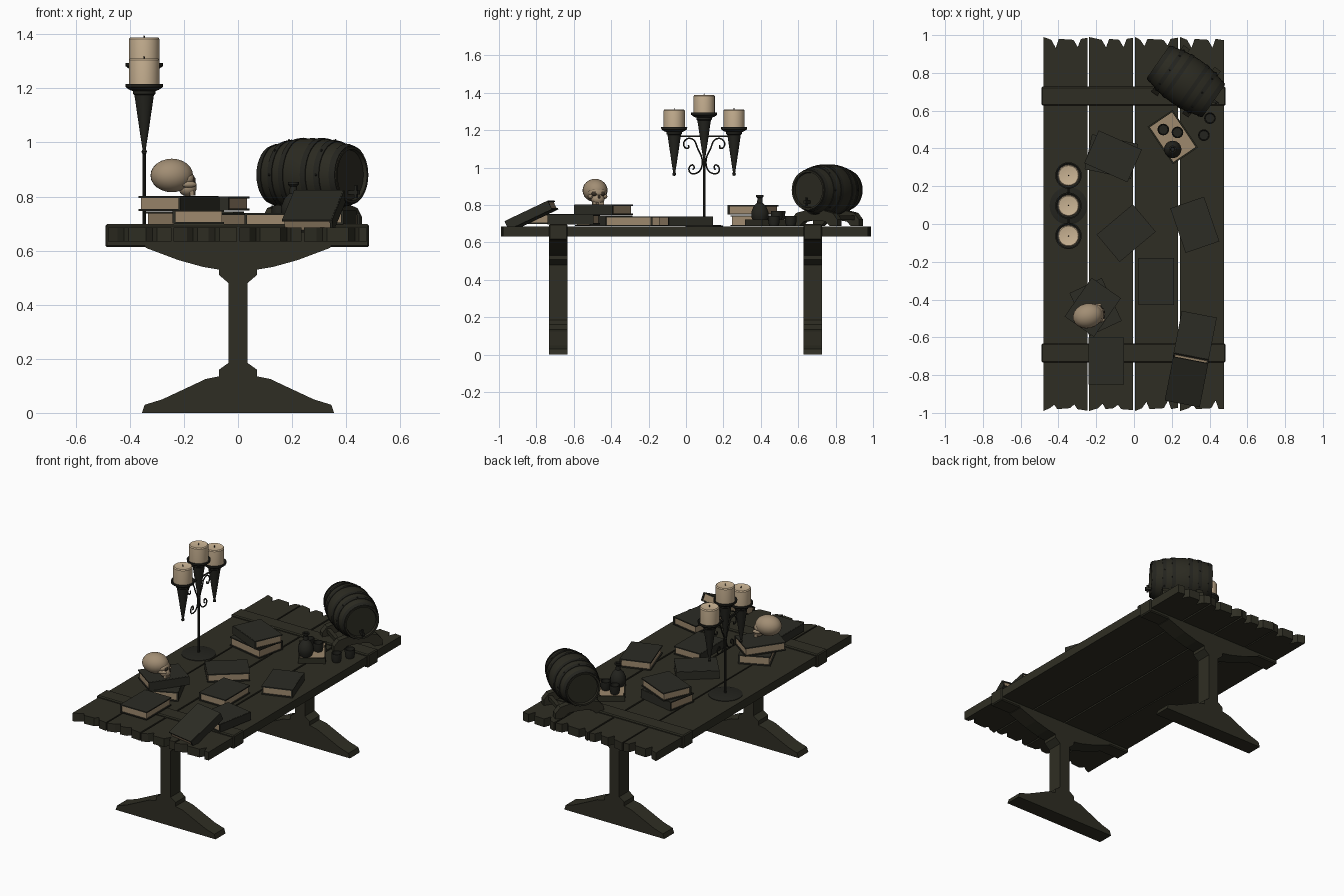
import bpy, bmesh, math, random
from math import radians, sin, cos, pi
from mathutils import Matrix, Vector

random.seed(4)
if "Cube" in bpy.data.objects:
    bpy.data.objects.remove(bpy.data.objects["Cube"])


def material(name, rgb):
    m = bpy.data.materials.new(name)
    m.use_nodes = True
    m.diffuse_color = (*rgb, 1)
    m.node_tree.nodes["Principled BSDF"].inputs["Base Color"].default_value = (*rgb, 1)
    return m


WOOD = material("dark wood", (.028, .027, .017))
CASK = material("barrel wood", (.024, .023, .015))
METAL = material("black iron", (.017, .017, .013))
COVER = material("book cover", (.025, .025, .018))
PAGE = material("old paper", (.34, .25, .155))
WAX = material("candle wax", (.6, .46, .3))
BONE = material("bone", (.36, .27, .175))
HOLE = material("dark hollow", (.04, .03, .02))


def finish(name, bm, mats, matrix=None, smooth=False):
    bmesh.ops.recalc_face_normals(bm, faces=bm.faces)
    me = bpy.data.meshes.new(name)
    bm.to_mesh(me)
    bm.free()
    for m in mats if isinstance(mats, list) else [mats]:
        me.materials.append(m)
    ob = bpy.data.objects.new(name, me)
    bpy.context.collection.objects.link(ob)
    if matrix:
        ob.matrix_world = matrix
    if smooth:
        bpy.ops.object.select_all(action='DESELECT')
        ob.select_set(True)
        bpy.context.view_layer.objects.active = ob
        bpy.ops.object.shade_smooth_by_angle(angle=radians(35))
    return ob


def add_box(bm, lo, hi, index=0):
    lo, hi = Vector(lo), Vector(hi)
    m = Matrix.Translation((lo + hi) / 2) @ Matrix.Diagonal((*(hi - lo), 1))
    verts = bmesh.ops.create_cube(bm, size=1, matrix=m)["verts"]
    for f in {f for v in verts for f in v.link_faces}:
        f.material_index = index


def prism(name, points, depth, mat, matrix=None):
    """Extrude a closed outline of 3D points along a vector."""
    bm = bmesh.new()
    face = bm.faces.new([bm.verts.new(p) for p in points])
    ext = bmesh.ops.extrude_face_region(bm, geom=[face])["geom"]
    bmesh.ops.translate(bm, vec=depth, verts=[v for v in ext if isinstance(v, bmesh.types.BMVert)])
    return finish(name, bm, mat, matrix)


def lathe(name, profile, mat, loc=(0, 0, 0), steps=24, matrix=None):
    """Revolve (radius, height) points about z."""
    bm = bmesh.new()
    vs = [bm.verts.new((r, 0, z)) for r, z in profile]
    es = [bm.edges.new(p) for p in zip(vs, vs[1:])]
    bmesh.ops.spin(bm, geom=vs + es, cent=(0, 0, 0), axis=(0, 0, 1), angle=2 * pi, steps=steps)
    bmesh.ops.remove_doubles(bm, verts=bm.verts, dist=.0002)
    return finish(name, bm, mat, matrix or Matrix.Translation(loc), True)


def wire(name, points, radius, mat, cyclic=False):
    cu = bpy.data.curves.new(name, 'CURVE')
    cu.dimensions = '3D'
    cu.bevel_depth, cu.bevel_resolution, cu.resolution_u = radius, 2, 5
    sp = cu.splines.new('NURBS')
    sp.points.add(len(points) - 1)
    for p, co in zip(sp.points, points):
        p.co = (*co, 1)
    sp.order_u, sp.use_endpoint_u, sp.use_cyclic_u = 3, True, cyclic
    cu.materials.append(mat)
    ob = bpy.data.objects.new(name, cu)
    bpy.context.collection.objects.link(ob)
    bpy.ops.object.select_all(action='DESELECT')
    ob.select_set(True)
    bpy.context.view_layer.objects.active = ob
    bpy.ops.object.convert(target='MESH')


# Table planks with splintered ends
def ragged(x0, x1, y):
    w, s = x1 - x0, 1 if y > 0 else -1
    pts = [(x0, y)]
    for t in (.3, .72):
        c, d = t + random.uniform(-.1, .1), random.uniform(.03, .06)
        pts += [(x0 + w * (c - .1), y - s * .015), (x0 + w * c, y - s * d),
                (x0 + w * (c + .07), y - s * .01)]
    return pts + [(x1, y - s * random.uniform(0, .02))]


for i, (x0, x1) in enumerate([(-.48, -.246), (-.238, -.004), (.006, .234), (.244, .477)]):
    outline = ragged(x0, x1, -.99) + ragged(x0, x1, .99)[::-1]
    prism(f"plank_{i + 1}", [(x, y, .633) for x, y in outline], (0, 0, .053), WOOD)

# Trestles and the battens clasping the planks
half = [(.355, 0), (.345, .03), (.28, .05), (.205, .085), (.12, .125), (.07, .135), (.07, .16),
        (.035, .185), (.035, .48), (.07, .51), (.07, .53), (.13, .54), (.22, .565), (.34, .61), (.35, .63)]
for side, y in (("front", -.683), ("back", .677)):
    pts = half + [(-x, z) for x, z in reversed(half)]
    prism(f"{side}_trestle", [(x, y - .05, z) for x, z in pts], (0, .1, 0), WOOD)
    bm = bmesh.new()
    add_box(bm, (-.49, y - .05, .613), (.485, y + .05, .698))
    bmesh.ops.bevel(bm, geom=bm.edges[:], offset=.006, segments=1, affect='EDGES')
    finish(f"{side}_batten", bm, WOOD)


# Books: spine on local -y, pages showing on the other sides
def book(name, x, y, z, angle, length=.25, width=.185, thick=.052, tilt=0):
    bm = bmesh.new()
    a, b, c = length / 2, width / 2, .007
    add_box(bm, (-a, -b, 0), (a, b, c))
    add_box(bm, (-a, -b, thick - c), (a, b, thick))
    add_box(bm, (-a, -b - .004, .001), (a, -b + .006, thick - .001))
    add_box(bm, (-a + .006, -b + .004, c), (a - .006, b - .007, thick - c), 1)
    m = (Matrix.Translation((x, y, z)) @ Matrix.Rotation(radians(angle), 4, 'Z')
         @ Matrix.Rotation(radians(-tilt), 4, 'Y'))
    finish(name, bm, [COVER, PAGE], m)


TOP = .687
book("stack_book_lower", -.12, .355, TOP, 168, thick=.058)
book("stack_book_upper", -.11, .36, .748, -24)
book("middle_book", -.04, -.05, TOP, 220)
book("side_book", .32, -.005, TOP, 109)
book("centre_book", .12, -.305, TOP, 270)
book("front_book", -.145, -.725, .699, 270)
book("skull_book_lower", -.205, -.44, TOP, 115, thick=.058)
book("skull_book_upper", -.22, -.44, .747, 55, thick=.055)
book("corner_book", .32, -.6, .697, 79)
book("leaning_book", .28, -.815, .722, 79, length=.26, tilt=25)

# Skull facing +x
S = Matrix.Translation((-.24, -.485, .803)) @ Matrix.Rotation(radians(14), 4, 'Z')


def ball(name, loc, size, mat):
    bm = bmesh.new()
    bmesh.ops.create_uvsphere(bm, u_segments=20, v_segments=12, radius=1,
                              matrix=Matrix.Translation(loc) @ Matrix.Diagonal((*size, 1)))
    return finish(name, bm, mat, S, True)


ball("cranium", (-.005, 0, .075), (.08, .066, .062), BONE)
ball("brow", (.045, 0, .062), (.035, .05, .03), BONE)
ball("upper_jaw", (.055, 0, .028), (.033, .036, .03), BONE)
for s, side in ((1, "left"), (-1, "right")):
    ball(f"{side}_cheekbone", (.05, s * .04, .042), (.03, .012, .012), BONE)
    ball(f"{side}_eye_socket", (.068, s * .022, .058), (.012, .015, .014), HOLE)
ball("nose_hole", (.083, 0, .04), (.006, .007, .011), HOLE)
bm = bmesh.new()
for i in range(-3, 4):
    add_box(bm, (.068 - abs(i) * .004, i * .009 - .004, 0), (.084 - abs(i) * .004, i * .009 + .004, .018))
finish("teeth", bm, BONE, S)

# Candelabra
CX, CY = -.347, .097
lathe("candelabra_base", [(0, .697), (.03, .695), (.09, .692), (.1, .689), (.1, .685), (0, .685)], METAL, (CX, CY, 0), 32)
lathe("candelabra_pole", [(0, .69), (.007, .69), (.007, 1.18), (0, 1.18)], METAL, (CX, CY, 0), 10)
wire("candelabra_arm", [(CX, CY - .16, 1.168), (CX, CY, 1.168), (CX, CY + .16, 1.168)], .005, METAL)
holder = [(0, -.25), (.008, -.246), (.01, -.238), (.006, -.23), (.014, -.18), (.036, -.03), (.042, -.025),
          (.042, -.015), (.055, -.01), (.069, 0), (.07, .012), (.064, .012), (.055, .004), (0, .004)]
candle = [(0, .004), (.056, .004), (.057, .01), (.057, .1), (.052, .106), (.035, .103), (0, .101)]
for i, (dy, z) in enumerate(((-.16, 1.205), (0, 1.282), (.16, 1.205))):
    lathe(f"holder_{i + 1}", holder, METAL, (CX, CY + dy, z))
    lathe(f"candle_{i + 1}", candle, WAX, (CX, CY + dy, z))
    lathe(f"wick_{i + 1}", [(0, .1), (.003, .1), (.002, .114), (0, .114)], HOLE, (CX, CY + dy, z), 6)
scroll = [(.085, 1.12), (.078, 1.105), (.1, 1.1), (.115, 1.13), (.09, 1.16), (.05, 1.15), (.035, 1.1),
          (.012, 1.06), (.008, 1.01), (.03, .97), (.075, .965), (.085, 1.0), (.06, 1.02), (.05, .995), (.062, .99)]
for s in (-1, 1):
    wire(f"scroll_{'left' if s > 0 else 'right'}", [(CX, CY + s * y, z) for y, z in scroll], .004, METAL)

# Barrel lying on a cradle
B = Matrix.Translation((.275, .755, .88)) @ Matrix.Rotation(radians(-35), 4, 'Z')
BA = B @ Matrix.Rotation(pi / 2, 4, 'Y')
L = .18


def bulge(t):
    return .136 - .032 * (t / L) ** 2


ts = [L * i / 5 for i in range(-5, 6)]
lathe("barrel", [(0, -L + .014), (.092, -L + .014), (.095, -L)] + [(bulge(t), t) for t in ts]
      + [(.095, L), (.092, L - .014), (0, L - .014)], CASK, steps=32, matrix=BA)
for i, t in enumerate((-.165, -.105, -.05, .05, .105, .165)):
    a, b = t - .011, t + .011
    lathe(f"hoop_{i + 1}", [(bulge(a) - .003, a), (bulge(a) + .003, a), (bulge(b) + .003, b), (bulge(b) - .003, b)],
          METAL, steps=32, matrix=BA)
bm = bmesh.new()
for t in (-.105, .105):
    for k in range(8):
        a, r = k * pi / 4, bulge(t) + .003
        bmesh.ops.create_icosphere(bm, subdivisions=1, radius=.005,
                                   matrix=Matrix.Translation((r * cos(a), r * sin(a), t)))
finish("hoop_rivets", bm, METAL, BA)
bm = bmesh.new()
add_box(bm, (L - .02, -.008, -.073), (L + .03, .008, -.057))
add_box(bm, (L + .012, -.005, -.085), (L + .022, .005, -.04))
finish("barrel_tap", bm, METAL, B)

# Cradle: arched feet with a scooped top, joined by rails
foot = [(-.15, 0), (-.15, .035), (-.12, .07), (-.1, .075)]
foot += [(.1 * sin(a), .195 - .134 * cos(a)) for a in (-.6, -.3, 0, .3, .6)]
foot += [(.1, .075), (.12, .07), (.15, .035), (.15, 0), (.1, 0), (.07, .025), (.03, .03),
         (-.03, .03), (-.07, .025), (-.1, 0)]
for i, t in enumerate((-.1, .1)):
    prism(f"cradle_foot_{i + 1}", [(t - .02, y, z - .193) for y, z in foot], (.04, 0, 0), WOOD, B)
bm = bmesh.new()
for s in (-1, 1):
    add_box(bm, (-.12, s * .11 - .012, -.16), (.12, s * .11 + .012, -.135))
finish("cradle_rails", bm, WOOD, B)

# Tray with jug and cups
bm = bmesh.new()
add_box(bm, (-.12, -.08, 0), (.12, .08, .02))
for s in (-1, 1):
    add_box(bm, (-.12, s * .076 - .004, .02), (.12, s * .076 + .004, .035))
    add_box(bm, (s * .116 - .004, -.08, .02), (s * .116 + .004, .08, .035))
add_box(bm, (-.111, -.071, .02), (.111, .071, .025), 1)
finish("tray", bm, [WOOD, PAGE], Matrix.Translation((.205, .46, TOP)) @ Matrix.Rotation(radians(-56), 4, 'Z'))
lathe("jug", [(0, 0), (.036, 0), (.046, .025), (.046, .05), (.034, .08), (.015, .1), (.013, .125), (.02, .132),
              (.02, .142), (.012, .142), (.01, .12), (0, .12)], METAL, (.205, .395, .712))
cup = [(0, 0), (.024, 0), (.03, .02), (.031, .055), (.026, .055), (.024, .012), (0, .012)]
for i, (x, y, z) in enumerate(((.155, .5, .712), (.23, .485, .712), (.37, .47, TOP), (.402, .56, TOP))):
    lathe(f"cup_{i + 1}", cup, METAL, (x, y, z), 16)
